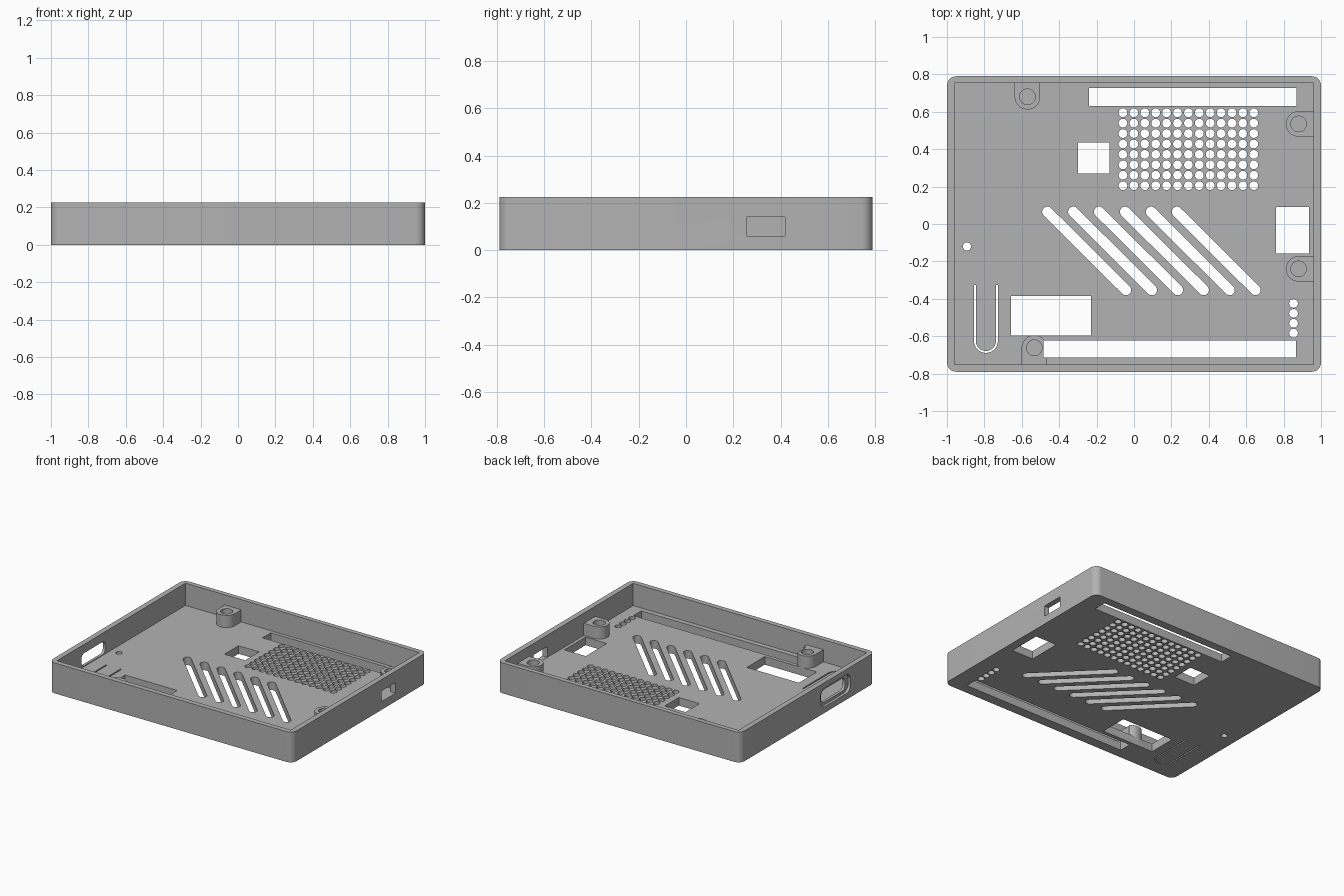
import bpy, bmesh, math

if "Cube" in bpy.data.objects:
    bpy.data.objects.remove(bpy.data.objects["Cube"])

FLOOR, TOP = 0.06, 0.225
plastic = bpy.data.materials.new("grey_plastic")
plastic.diffuse_color = (0.45, 0.45, 0.45, 1)
plastic.use_nodes = True
plastic.node_tree.nodes["Principled BSDF"].inputs["Base Color"].default_value = plastic.diffuse_color


def arc(cx, cy, r, a0, a1, n):
    """Points along an arc, angles in degrees."""
    return [(cx + r * math.cos(math.radians(a0 + (a1 - a0) * i / n)),
             cy + r * math.sin(math.radians(a0 + (a1 - a0) * i / n))) for i in range(n + 1)]


def rect(x0, x1, y0, y1):
    return [(x0, y0), (x1, y0), (x1, y1), (x0, y1)]


def round_rect(x0, x1, y0, y1, r, n=8):
    return (arc(x1 - r, y1 - r, r, 0, 90, n) + arc(x0 + r, y1 - r, r, 90, 180, n)
            + arc(x0 + r, y0 + r, r, 180, 270, n) + arc(x1 - r, y0 + r, r, 270, 360, n))


def circle(x, y, r, n=24):
    return arc(x, y, r, 0, 360, n)[:-1]


def prism(bm, pts, lo, hi, axis="z"):
    """Extrude a profile; with axis x the profile is in y, z."""
    place = (lambda p, h: (p[0], p[1], h)) if axis == "z" else (lambda p, h: (h, p[0], p[1]))
    a = [bm.verts.new(place(p, lo)) for p in pts]
    b = [bm.verts.new(place(p, hi)) for p in pts]
    bm.faces.new(a[::-1])
    bm.faces.new(b)
    for i in range(len(pts)):
        j = (i + 1) % len(pts)
        bm.faces.new((a[i], a[j], b[j], b[i]))


def make(name, prisms):
    bm = bmesh.new()
    for p in prisms:
        prism(bm, *p)
    bmesh.ops.recalc_face_normals(bm, faces=bm.faces)
    me = bpy.data.meshes.new(name)
    bm.to_mesh(me)
    bm.free()
    me.materials.append(plastic)
    ob = bpy.data.objects.new(name, me)
    bpy.context.collection.objects.link(ob)
    return ob


def combine(target, tool, operation):
    m = target.modifiers.new(tool.name, "BOOLEAN")
    m.operation, m.solver, m.object = operation, "EXACT", tool
    bpy.context.view_layer.objects.active = target
    bpy.ops.object.modifier_apply(modifier=m.name)
    bpy.data.objects.remove(tool)


# Open tray
tray = make("case_tray", [(round_rect(-1, 1, -0.79, 0.79, 0.05), 0, TOP)])
combine(tray, make("cavity", [(rect(-0.96, 0.96, -0.752, 0.755), FLOOR, 0.4)]), "DIFFERENCE")

# Screw posts, each joined to the nearest wall
posts = [(-0.57, 0.68, 0, 1), (0.88, 0.535, 1, 0), (0.88, -0.24, 1, 0), (-0.533, -0.662, 0, -1)]
R = 0.068
shapes = []
for x, y, dx, dy in posts:
    toward = math.degrees(math.atan2(dy, dx))
    wall = 0.975 - x if dx else 0.77 - abs(y)
    pts = arc(x, y, R, toward + 90, toward + 270, 20)
    pts += [(px + dx * wall, py + dy * wall) for px, py in (pts[-1], pts[0])]
    shapes.append((pts, 0.04, 0.15))
combine(tray, make("posts", shapes), "UNION")

# Floor openings and blind screw holes
cuts = [(circle(x, y, 0.042), FLOOR + 0.005, 0.3) for x, y, _, _ in posts]
through = [rect(-0.24, 0.87, 0.63, 0.728), rect(-0.483, 0.867, -0.715, -0.622),
           rect(-0.3, -0.13, 0.27, 0.435), rect(0.76, 0.935, -0.157, 0.09),
           rect(-0.657, -0.23, -0.595, -0.385), circle(-0.893, -0.12, 0.022)]
# Speaker grid
through += [circle(-0.059 + 0.0583 * i, 0.205 + 0.0557 * j, 0.0235, 16)
            for i in range(13) for j in range(8)]
# Indicator holes
through += [circle(0.853, -0.425 - 0.053 * i, 0.0235, 16) for i in range(4)]
# Diagonal vents
for i in range(6):
    x = -0.463 + 0.1385 * i
    through.append(arc(x, 0.065, 0.028, 45, 225, 10)
                   + arc(x + 0.42, -0.353, 0.028, 225, 405, 10))
# Thin slit around the flexible button
through.append(arc(-0.792, -0.625, 0.064, 180, 360, 20) + [(-0.728, -0.325), (-0.738, -0.325)]
               + arc(-0.792, -0.625, 0.054, 360, 180, 20) + [(-0.846, -0.325), (-0.856, -0.325)])
cuts += [(p, -0.1, 0.3) for p in through]
combine(tray, make("floor_cuts", cuts), "DIFFERENCE")

# Side ports: plain on the right, recessed and rounded on the left
combine(tray, make("ports", [
    (rect(0.255, 0.42, 0.061, 0.14), 0.94, 1.1, "x"),
    (round_rect(-0.465, -0.185, 0.065, 0.16, 0.035, 6), -1.1, -0.94, "x")]), "DIFFERENCE")
combine(tray, make("port_recess", [
    (round_rect(-0.5, -0.15, 0.045, 0.185, 0.05, 6), -1.1, -0.98, "x")]), "DIFFERENCE")

bpy.ops.object.select_all(action="DESELECT")
tray.select_set(True)
bpy.context.view_layer.objects.active = tray
bpy.ops.object.shade_smooth_by_angle(angle=math.radians(30))
